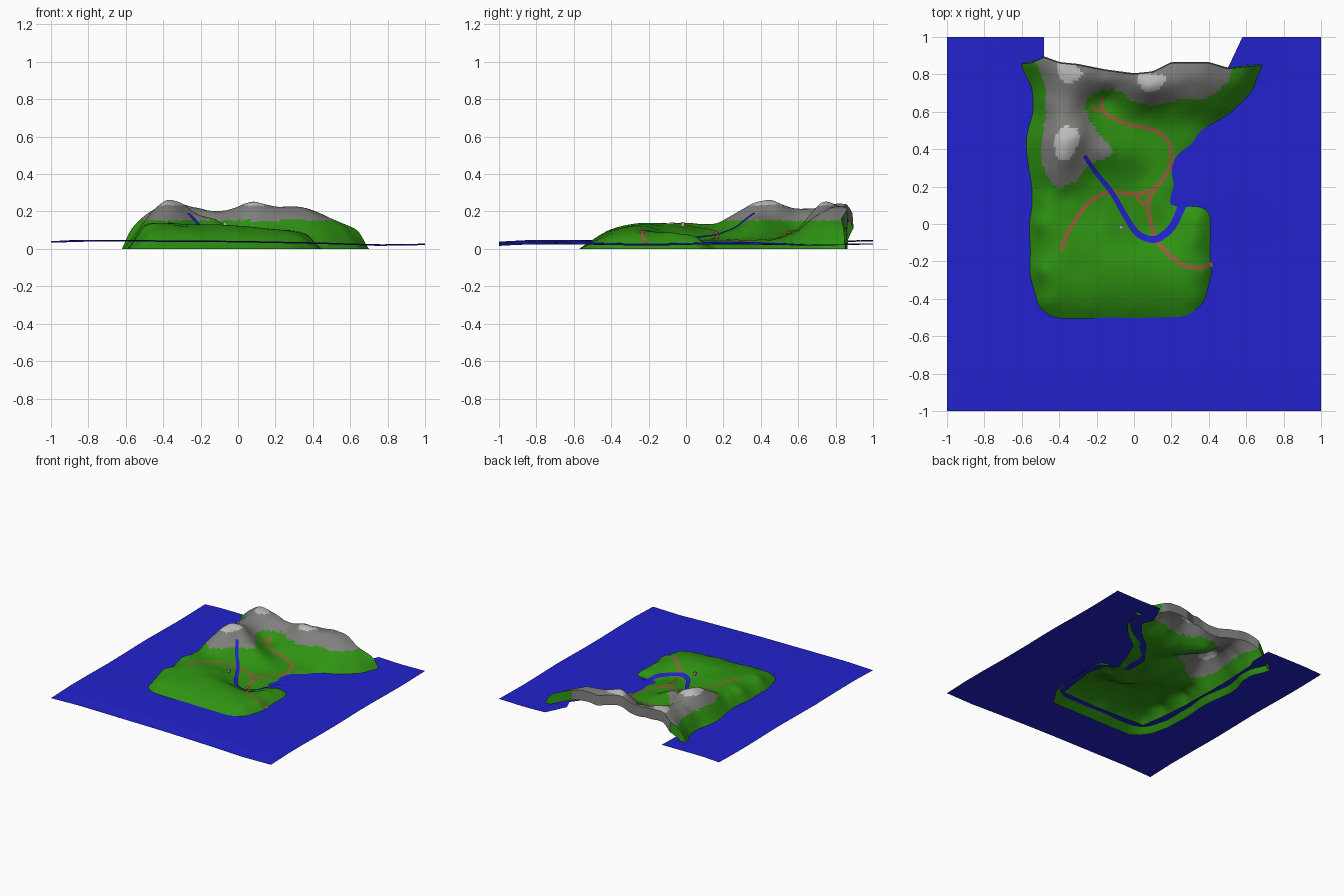
import bpy, bmesh, math
from mathutils import Vector, noise

if "Cube" in bpy.data.objects:
    bpy.data.objects.remove(bpy.data.objects["Cube"])


def material(name, r, g, b):
    m = bpy.data.materials.new(name)
    m.diffuse_color = (r, g, b, 1)
    m.use_nodes = True
    m.node_tree.nodes["Principled BSDF"].inputs["Base Color"].default_value = m.diffuse_color
    return m


GRASS = material("grass green", 0.028, 0.29, 0.006)
ROCK = material("rock grey", 0.21, 0.21, 0.20)
PEAK = material("pale peak grey", 0.50, 0.50, 0.50)
WATER = material("water blue", 0.016, 0.016, 0.62)
TRACK = material("track brown", 0.28, 0.12, 0.04)
STONE = material("marker grey", 0.45, 0.43, 0.43)


def interp(table, t):
    """Piecewise linear lookup in a list of (key, value)."""
    if t <= table[0][0]:
        return table[0][1]
    for (a, p), (b, q) in zip(table, table[1:]):
        if t <= b:
            return p + (q - p) * (t - a) / (b - a)
    return table[-1][1]


def sea_z(x, y):
    base = interp([(-1, .038), (-.85, .046), (0, .040), (.45, .031), (.75, .021), (1, .025)], x)
    return base + 0.003 * math.sin(7 * y) - 0.003 * (y < -0.9)


def make_object(name, bm, mats, smooth=True):
    me = bpy.data.meshes.new(name)
    bm.to_mesh(me)
    bm.free()
    for m in mats:
        me.materials.append(m)
    ob = bpy.data.objects.new(name, me)
    bpy.context.collection.objects.link(ob)
    if smooth:
        bpy.context.view_layer.objects.active = ob
        ob.select_set(True)
        bpy.ops.object.shade_smooth_by_angle(angle=math.radians(35))
        ob.select_set(False)
    return ob


def grid_faces(bm, rows):
    for a, b in zip(rows, rows[1:]):
        for i in range(len(a) - 1):
            bm.faces.new((a[i], a[i + 1], b[i + 1], b[i]))


# Coast outline (y -> x on the west and east), and back edge (x -> y, x -> z)
WEST = [(-.57, -.44), (-.52, -.50), (-.45, -.55), (-.3, -.585), (-.1, -.595), (.1, -.58), (.2, -.585),
        (.4, -.615), (.5, -.605), (.6, -.565), (.7, -.565), (.8, -.61), (.85, -.62)]
EAST = [(-.57, .32), (-.5, .36), (-.43, .41), (-.3, .44), (-.2, .44), (0, .45), (.09, .43), (.125, .36),
        (.16, .29), (.3, .33), (.48, .41), (.55, .50), (.62, .58), (.7, .65), (.8, .68), (.85, .70)]
BACK_Y = [(-.62, .855), (-.55, .86), (-.48, .89), (-.4, .86), (-.3, .85), (-.15, .82), (0, .80),
          (.1, .81), (.2, .86), (.4, .86), (.5, .83), (.6, .84), (.7, .85)]
BACK_Z = [(-.62, 0), (-.59, .07), (-.55, .13), (-.48, .19), (-.4, .235), (-.3, .23), (-.15, .205), (0, .225),
          (.1, .23), (.2, .215), (.37, .215), (.45, .185), (.55, .14), (.65, .085), (.7, 0)]

# Height landmarks (x, y, z)
PLATEAU = [(-.5, -.25, .118), (-.51, 0, .118), (-.48, .12, .12), (-.47, -.42, .085), (-.3, -.25, .125),
           (-.1, -.2, .13), (.1, -.25, .115), (.25, -.22, .098), (.33, -.08, .085), (.34, -.4, .06),
           (0, -.44, .08), (-.25, -.45, .08), (.2, -.42, .075), (-.3, .03, .113), (-.15, -.02, .105),
           (.05, -.17, .108), (.31, .03, .072), (.37, .06, .055), (.38, -.25, .065)]
RIVER = [(-.265, .365, .185), (-.2, .27, .112), (-.12, .17, .072), (-.05, .05, .054), (0, -.03, .049),
         (.05, -.07, .046), (.12, -.08, .045), (.2, -.02, .042), (.25, .08, .039)]
VALLEY = [(.05, .25, .052), (.15, .35, .05), (.2, .45, .05), (.1, .5, .058), (.3, .45, .042), (-.05, .52, .08),
          (.09, .1, .048), (.2, .2, .043), (.3, .56, .07), (-.15, .6, .09), (-.15, .67, .10), (-.23, .64, .125)]
MOUNTAIN = [(-.36, .45, .265), (-.38, .38, .25), (-.3, .48, .24), (-.48, .45, .175), (-.38, .22, .165),
            (-.4, .3, .21), (-.2, .4, .18), (-.13, .385, .16), (-.04, .36, .115), (-.12, .48, .12),
            (-.36, .6, .215), (-.35, .7, .22), (-.48, .65, .15), (-.38, .8, .24), (-.28, .79, .235),
            (-.23, .54, .15), (-.37, .14, .123), (-.48, .28, .15)]
RIDGE = [(-.15, .77, .20), (.03, .76, .24), (.08, .73, .25), (.14, .75, .24), (.05, .65, .165), (.07, .59, .10),
         (.25, .78, .225), (.36, .78, .215), (.2, .645, .14), (.34, .66, .15), (.45, .71, .15), (.47, .61, .07),
         (.56, .75, .115), (-.06, .74, .18)]

control = PLATEAU + RIVER + VALLEY + MOUNTAIN + RIDGE
for i in range(28):
    y = -.54 + i * .05
    control += [(interp(WEST, y), y, 0), (interp(EAST, y), y, 0)]
control += [(-.4 + i * .1, -.57, 0) for i in range(8)]
control += [(x, interp(BACK_Y, x), z) for x, z in BACK_Z]


# Smooth radial interpolation through the landmarks
def kernel(dx, dy):
    return math.sqrt(dx * dx + dy * dy + 0.0006)


def solve(pts):
    n = len(pts)
    m = [[kernel(p[0] - q[0], p[1] - q[1]) for q in pts] + [p[2]] for p in pts]
    for c in range(n):
        k = max(range(c, n), key=lambda r: abs(m[r][c]))
        m[c], m[k] = m[k], m[c]
        top = m[c]
        for r in range(c + 1, n):
            f = m[r][c] / top[c]
            if f:
                row = m[r]
                for j in range(c, n + 1):
                    row[j] -= f * top[j]
    w = [0] * n
    for r in reversed(range(n)):
        w[r] = (m[r][n] - sum(m[r][j] * w[j] for j in range(r + 1, n))) / m[r][r]
    return w


weights = solve(control)


def height(x, y):
    h = sum(w * kernel(x - p[0], y - p[1]) for w, p in zip(weights, control))
    h += noise.noise(Vector((x * 13, y * 13, 0))) * 0.05 * max(0, h - 0.12)
    return min(max(h, 0.002), 0.266)


# Island: hollow height surface, open at the back apart from a short lip
NU, NV = 76, 84
bm = bmesh.new()
rows = []
for j in range(NV + 1):
    v = j / NV
    y0 = -.57 + 1.42 * v
    xl, xr = interp(WEST, y0), interp(EAST, y0)
    row = []
    for i in range(NU + 1):
        x = xl + (xr - xl) * i / NU
        y = y0 + (interp(BACK_Y, x) - .85) * v ** 6
        edge = i in (0, NU) or j == 0
        row.append(bm.verts.new((x, y, 0 if edge else height(x, y))))
    rows.append(row)
lip = [bm.verts.new((p.co.x, p.co.y + .006, max(0, p.co.z - .08))) for p in rows[-1]]
rows.append(lip)
grid_faces(bm, rows)
for f in bm.faces:
    z = f.calc_center_median().z
    f.material_index = 2 if z > .233 else 1 if z > .152 else 0
make_object("island", bm, [GRASS, ROCK, PEAK])

# Sea: open ring from under the coast to the square border, notched at the back
SHORE = [((-.48, .82), (-.48, 1)), ((-.51, .75), (-1, 1)), ((-.53, .3), (-1, .3)), ((-.52, 0), (-1, 0)),
         ((-.47, -.45), (-1, -1)), ((0, -.46), (0, -1)), ((.32, -.44), (1, -1)), ((.37, -.1), (1, -.1)),
         ((.33, .06), (1, .07)), ((.15, .12), (1, .14)), ((.15, .3), (1, .3)), ((.3, .5), (1, .5)),
         ((.44, .62), (1, .75)), ((.54, .74), (1, 1)), ((.50, .83), (.58, 1))]
bm = bmesh.new()
rows = []
for (a, b), (c, d) in zip(SHORE, SHORE[1:]):
    for k in range(4):
        p, q = Vector(a).lerp(Vector(c), k / 4), Vector(b).lerp(Vector(d), k / 4)
        rows.append((p, q))
rows.append((Vector(SHORE[-1][0]), Vector(SHORE[-1][1])))
rings = []
for p, q in rows:
    pts = [p.lerp(q, t / 10) for t in range(11)]
    rings.append([bm.verts.new((s.x, s.y, sea_z(s.x, s.y))) for s in pts])
grid_faces(bm, rings)
bmesh.ops.recalc_face_normals(bm, faces=bm.faces)
if sum(f.normal.z for f in bm.faces) < 0:
    bmesh.ops.reverse_faces(bm, faces=bm.faces)
make_object("sea", bm, [WATER])


# Ribbons draped over the ground
def ribbon(name, pts, w0, w1, lift, mat, steps=8):
    pts = [Vector(p[:2]) for p in pts]
    ext = [2 * pts[0] - pts[1]] + pts + [2 * pts[-1] - pts[-2]]
    line = []
    for a, b, c, d in zip(ext, ext[1:], ext[2:], ext[3:]):
        for k in range(steps):
            t = k / steps
            line.append(0.5 * (2 * b + (c - a) * t + (2 * a - 5 * b + 4 * c - d) * t * t
                               + (3 * b - a - 3 * c + d) * t ** 3))
    line.append(pts[-1])
    bm = bmesh.new()
    rows = []
    for i, p in enumerate(line):
        d = (line[min(i + 1, len(line) - 1)] - line[max(i - 1, 0)]).normalized()
        side = Vector((-d.y, d.x)) * (w0 + (w1 - w0) * i / len(line)) / 2
        row = []
        for s in (1, 0.33, -0.33, -1):
            q = p + side * s
            row.append(bm.verts.new((q.x, q.y, max(height(q.x, q.y), sea_z(q.x, q.y)) + lift)))
        rows.append(row)
    grid_faces(bm, rows)
    bmesh.ops.recalc_face_normals(bm, faces=bm.faces)
    if sum(f.normal.z for f in bm.faces) < 0:
        bmesh.ops.reverse_faces(bm, faces=bm.faces)
    make_object(name, bm, [mat])


ribbon("river", RIVER + [(.28, .15)], .022, .045, .006, WATER)
ribbon("main_track", [(-.39, -.14), (-.36, -.06), (-.28, .07), (-.2, .145), (-.12, .17), (0, .16), (.10, .185),
                      (.18, .28), (.20, .37), (.17, .46), (.08, .51), (-.05, .54), (-.16, .6), (-.175, .68)],
       .025, .022, .0035, TRACK)
ribbon("basin_spur", [(-.16, .6), (-.195, .605), (-.23, .63)], .02, .02, .0035, TRACK)
ribbon("fork_track", [(.01, .165), (.035, .12), (.07, .1)], .02, .02, .0035, TRACK)
ribbon("south_track", [(.11, .19), (.075, .1), (.10, -.03), (.135, -.11), (.24, -.205), (.33, -.235), (.42, -.215)],
       .025, .025, .0035, TRACK)

# Small marker block by the river
bpy.ops.mesh.primitive_cube_add(size=1, location=(-.07, -.018, .132))
block = bpy.context.object
block.name = "marker_block"
block.scale = (.02, .02, .024)
block.data.materials.append(STONE)
